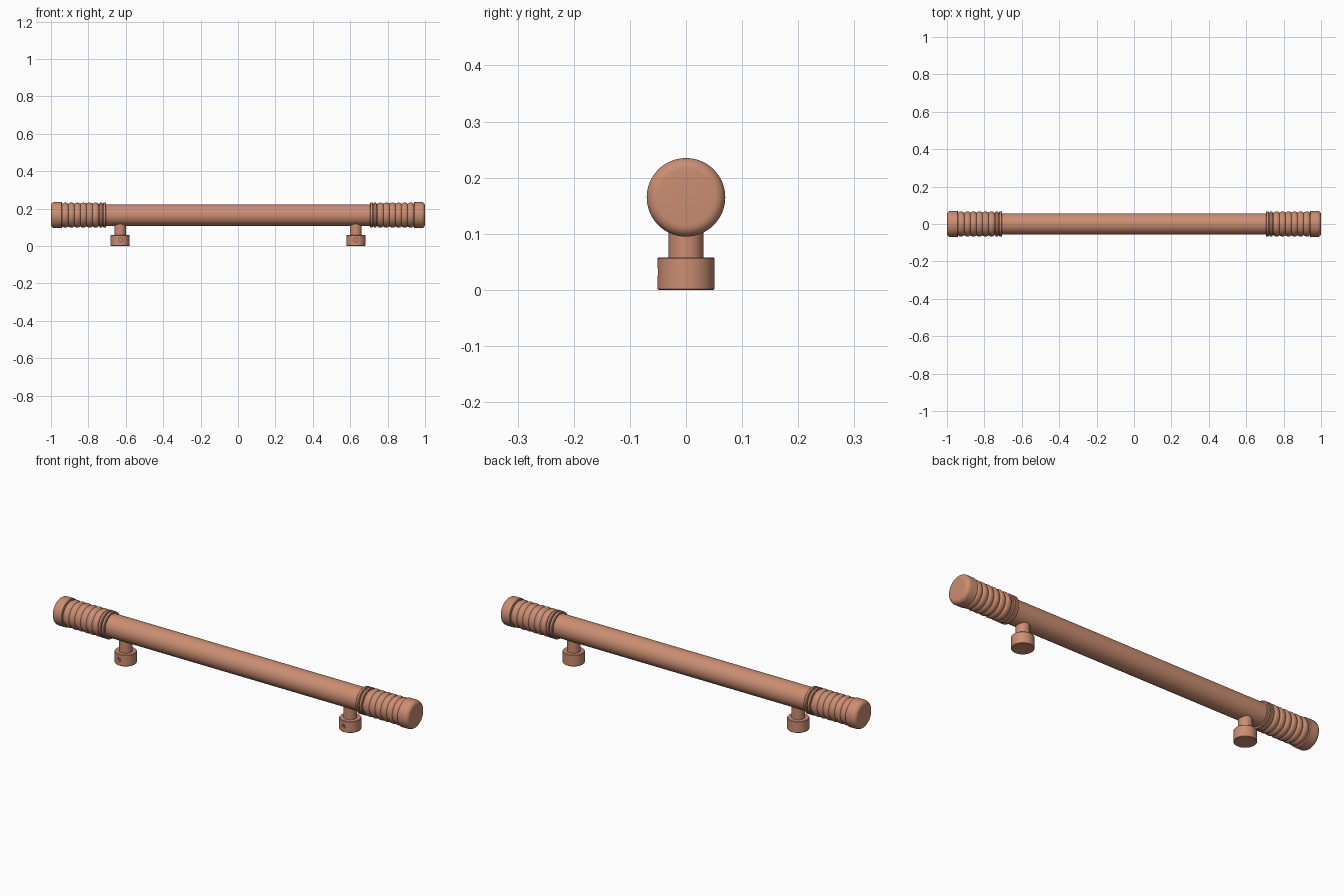
import bpy, bmesh, math
from mathutils import Matrix, Vector

cube = bpy.data.objects.get("Cube")
if cube:
    bpy.data.objects.remove(cube, do_unlink=True)

copper = bpy.data.materials.new("satin copper")
copper.use_nodes = True
color = (0.60, 0.27, 0.17, 1)
copper.diffuse_color = color
bsdf = copper.node_tree.nodes["Principled BSDF"]
bsdf.inputs["Base Color"].default_value = color
bsdf.inputs["Roughness"].default_value = 0.5

BAR_Z = 0.165
BAR_R = 0.057
END_R = 0.07
POST_X = 0.63


def lathe(name, profile, axis, origin, segments=64):
    """Revolve (distance along axis, radius) points into a closed solid."""
    turn = Vector(axis).to_track_quat("Z", "Y").to_matrix().to_4x4()
    place = Matrix.Translation(origin) @ turn
    bm = bmesh.new()
    rings = []
    for h, r in profile:
        angles = [2 * math.pi * i / segments for i in range(segments)]
        rings.append([bm.verts.new(place @ Vector((r * math.cos(a), r * math.sin(a), h)))
                      for a in angles])
    for low, high in zip(rings, rings[1:]):
        for i in range(segments):
            j = (i + 1) % segments
            bm.faces.new((low[i], low[j], high[j], high[i]))
    bm.faces.new(rings[0][::-1])
    bm.faces.new(rings[-1])
    bmesh.ops.recalc_face_normals(bm, faces=bm.faces)
    mesh = bpy.data.meshes.new(name)
    bm.to_mesh(mesh)
    bm.free()
    mesh.materials.append(copper)
    obj = bpy.data.objects.new(name, mesh)
    bpy.context.collection.objects.link(obj)
    return obj


def smooth(obj):
    bpy.ops.object.select_all(action="DESELECT")
    obj.select_set(True)
    bpy.context.view_layer.objects.active = obj
    bpy.ops.object.shade_smooth_by_angle(angle=math.radians(35))


def bump(start, end, low, high, steps=8):
    """Rounded ridge between two positions on a profile."""
    return [(start + (end - start) * i / steps,
             low + (high - low) * math.sin(math.pi * i / steps) ** 0.7)
            for i in range(steps + 1)]


def rounded_end(end, radius, fillet, steps=8):
    """Quarter-round edge closing a profile."""
    return [(end - fillet + fillet * math.sin(t), radius - fillet + fillet * math.cos(t))
            for t in (math.pi / 2 * i / steps for i in range(steps + 1))]


# Main tube
smooth(lathe("bar", [(-0.75, BAR_R), (0.75, BAR_R)], (1, 0, 0), (0, 0, BAR_Z)))

# Grip profile: two collar rings, a run of ridges, then the rounded cap
collar = [(0.705, 0.05)]
for start in (0.705, 0.725):
    collar += [(start, 0.064), (start + 0.003, 0.067),
               (start + 0.013, 0.067), (start + 0.016, 0.064), (start + 0.016, 0.059)]
    collar.append((start + 0.02, 0.059))
ridges = []
RIDGES = 6
pitch = (0.94 - 0.745) / RIDGES
for i in range(RIDGES):
    begin = 0.745 + i * pitch
    ridges += bump(begin, begin + pitch, 0.060, 0.067)[(1 if i else 0):]
cap = [(0.94, 0.066), (0.943, END_R)] + rounded_end(1.0, END_R, 0.02)

for side, sign in (("left", 1), ("right", -1)):
    smooth(lathe(side + "_end_grip", collar + ridges + cap, (sign, 0, 0), (0, 0, BAR_Z)))

    # Post rising into the tube
    x = sign * POST_X
    smooth(lathe(side + "_post", [(0.05, 0.031), (0.14, 0.031)], (0, 0, 1), (x, 0, 0)))

    # Mounting foot with a drilled hole in the front
    foot = lathe(side + "_mounting_foot",
                 [(0, 0.049), (0.002, 0.051), (0.056, 0.051), (0.058, 0.049)],
                 (0, 0, 1), (x, 0, 0))
    drill = lathe("drill", [(0.04, 0.010), (0.07, 0.010)], (0, -1, 0), (x, 0, 0.032), 24)
    cut = foot.modifiers.new("screw_hole", "BOOLEAN")
    cut.operation = "DIFFERENCE"
    cut.solver = "EXACT"
    cut.object = drill
    bpy.context.view_layer.objects.active = foot
    bpy.ops.object.modifier_apply(modifier=cut.name)
    bpy.data.objects.remove(drill, do_unlink=True)
    smooth(foot)

    # Set screw sitting in the hole
    smooth(lathe(side + "_set_screw", [(0.038, 0.008), (0.046, 0.008), (0.046, 0.004), (0.042, 0.004)],
                 (0, -1, 0), (x, 0, 0.032), 24))
